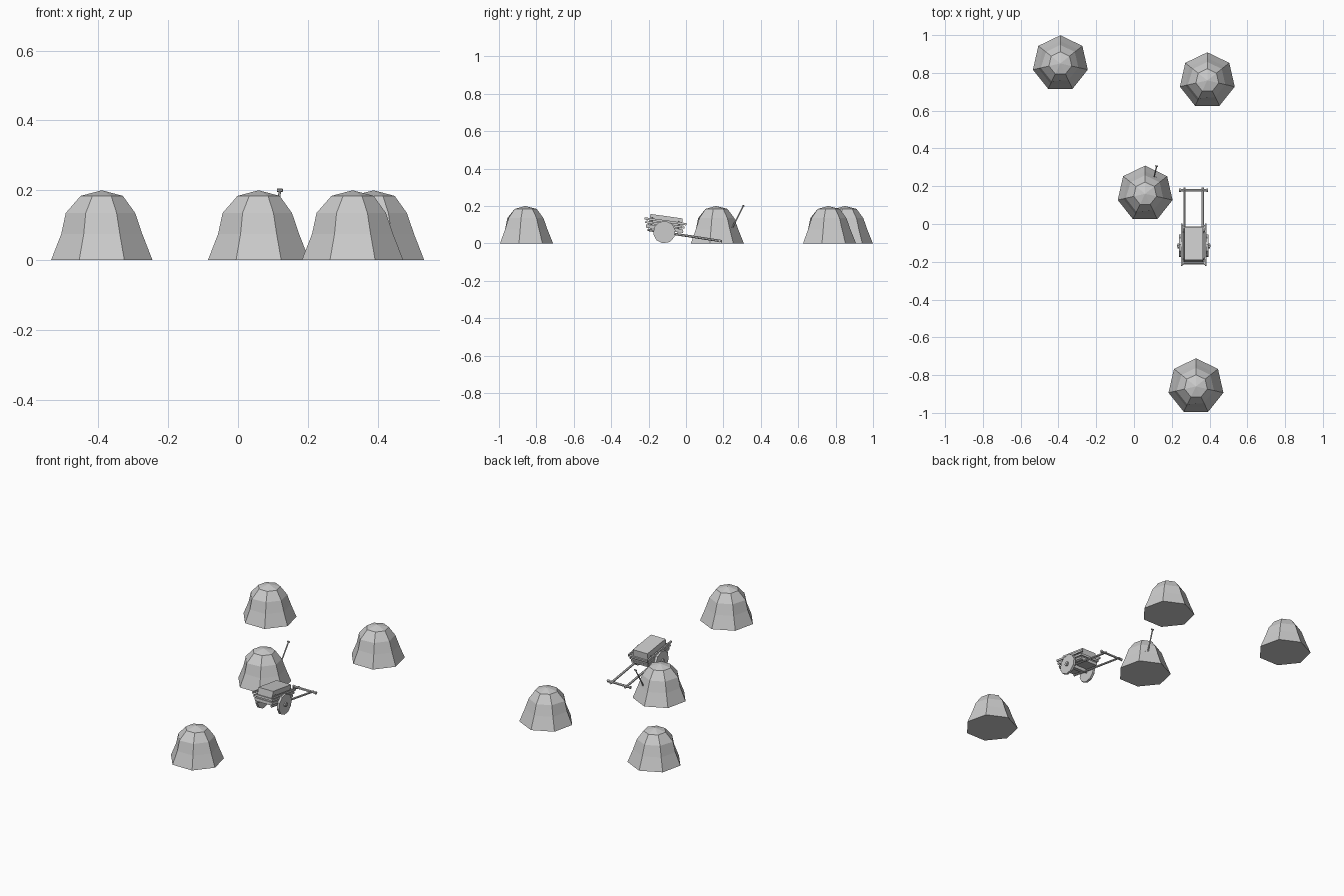
import bpy, bmesh
from math import radians, sin, cos, pi
from mathutils import Vector, Matrix

if "Cube" in bpy.data.objects:
    bpy.data.objects.remove(bpy.data.objects["Cube"])


def finish(bm, name, mat=None):
    bmesh.ops.recalc_face_normals(bm, faces=bm.faces[:])
    me = bpy.data.meshes.new(name)
    bm.to_mesh(me)
    bm.free()
    ob = bpy.data.objects.new(name, me)
    bpy.context.collection.objects.link(ob)
    if mat:
        ob.matrix_world = mat
    return ob


def box(name, lo, hi, mat=None, taper=1.0):
    bm = bmesh.new()
    bmesh.ops.create_cube(bm, size=1)
    lo, hi = Vector(lo), Vector(hi)
    for v in bm.verts:
        k = taper if v.co.z > 0 else 1
        c = Vector((v.co.x * k, v.co.y * k, v.co.z))
        v.co = (lo + hi) / 2 + c * (hi - lo)
    return finish(bm, name, mat)


def rod(name, a, b, r, sides=6, mat=None, r2=None):
    a, b = Vector(a), Vector(b)
    bm = bmesh.new()
    m = Matrix.Translation((a + b) / 2) @ (b - a).to_track_quat('Z', 'Y').to_matrix().to_4x4()
    bmesh.ops.create_cone(bm, cap_ends=True, segments=sides, radius1=r,
                          radius2=r if r2 is None else r2, depth=(b - a).length, matrix=m)
    return finish(bm, name, mat)


# Haystacks: seven-sided domes, slightly fuller at front left
PROFILE = [(0.149, 0), (0.119, 0.075), (0.098, 0.135), (0.062, 0.184)]


def haystack(name, x, y):
    bm = bmesh.new()
    rings = []
    for i, (r, z) in enumerate(PROFILE):
        ring = []
        for k in range(7):
            a = pi / 2 + k * 2 * pi / 7
            rr = r * (1.08 if i == 2 and k in (2, 3) else 1)
            ring.append(bm.verts.new((rr * cos(a), rr * sin(a), z)))
        rings.append(ring)
    tip = bm.verts.new((0, 0, 0.2))
    bm.faces.new(rings[0])
    for k in range(7):
        n = (k + 1) % 7
        for p, q in zip(rings, rings[1:]):
            bm.faces.new((p[k], p[n], q[n], q[k]))
        bm.faces.new((rings[-1][k], rings[-1][n], tip))
    finish(bm, name, Matrix.Translation((x, y, 0)))


for i, (x, y) in enumerate([(-0.39, 0.85), (0.388, 0.76), (0.059, 0.16), (0.328, -0.86)]):
    haystack(f"haystack_{i + 1}", x, y)

# Cart frame: origin on the axle, tipped forward
CART = Matrix.Translation((0.316, -0.116, 0.06)) @ Matrix.Rotation(radians(-8), 4, 'X')

rod("axle", (-0.088, 0, 0), (0.088, 0, 0), 0.007, 6, CART)
box("cart_floor", (-0.055, -0.1, 0.01), (0.055, 0.1, 0.02), CART)
box("cart_load", (-0.05, -0.09, 0.02), (0.05, 0.09, 0.086), CART, 0.96)
box("axle_block", (-0.05, -0.013, -0.008), (0.05, 0.013, 0.01), CART)

for s, side in ((-1, "left"), (1, "right")):
    # Wheel with hub
    rod(f"{side}_wheel", (s * 0.064, 0, 0), (s * 0.078, 0, 0), 0.06, 10, CART)
    rod(f"{side}_hub", (s * 0.076, 0, 0), (s * 0.086, 0, 0), 0.013, 8, CART)
    # Shaft to pull the cart
    rod(f"{side}_shaft", (s * 0.048, -0.09, 0), (s * 0.048, 0.312, -0.005), 0.0065, 6, CART)
    # Flared side rails on posts
    for j, (x, w, h) in enumerate(((0.055, 0.022, 0.1), (0.059, 0.04, 0.108), (0.063, 0.058, 0.115))):
        box(f"{side}_rail_{j + 1}", (s * x - 0.004, -h, w - 0.006),
            (s * x + 0.004, h - 0.004, w + 0.006), CART)
    for j, y in enumerate((-0.075, 0.07)):
        rod(f"{side}_post_{j + 1}", (s * 0.049, y, 0.008), (s * 0.059, y, 0.068), 0.004, 4, CART)

# Rails across the cart ends
for y, end in ((-0.098, "rear"), (0.094, "front")):
    for j, w in enumerate((0.022, 0.042)):
        box(f"{end}_rail_{j + 1}", (-0.055, y - 0.004, w - 0.006), (0.055, y + 0.004, w + 0.006), CART)

# Pull bar with thicker ends
rod("pull_bar", (-0.076, 0.298, -0.004), (0.076, 0.298, -0.004), 0.007, 6, CART)
for s, side in ((-1, "left"), (1, "right")):
    rod(f"{side}_bar_end", (s * 0.068, 0.298, -0.004), (s * 0.077, 0.298, -0.004), 0.009, 6, CART)

# Pitchfork stuck in the middle haystack
foot, top = Vector((0.106, 0.247, 0.083)), Vector((0.12, 0.306, 0.2))
down = (foot - top).normalized()
across = Vector((1, -0.24, 0)).normalized()
rod("fork_handle", foot, top, 0.0038, 6)
rod("fork_grip", top - across * 0.008, top + across * 0.008, 0.0045, 6)
rod("fork_head", foot - across * 0.017, foot + across * 0.017, 0.004, 6)
for i in (-1, 0, 1):
    p = foot + across * 0.015 * i
    rod(f"fork_tine_{i + 2}", p, p + down * 0.04 - Vector((0, 0.01, 0)), 0.003, 5, None, 0.001)
